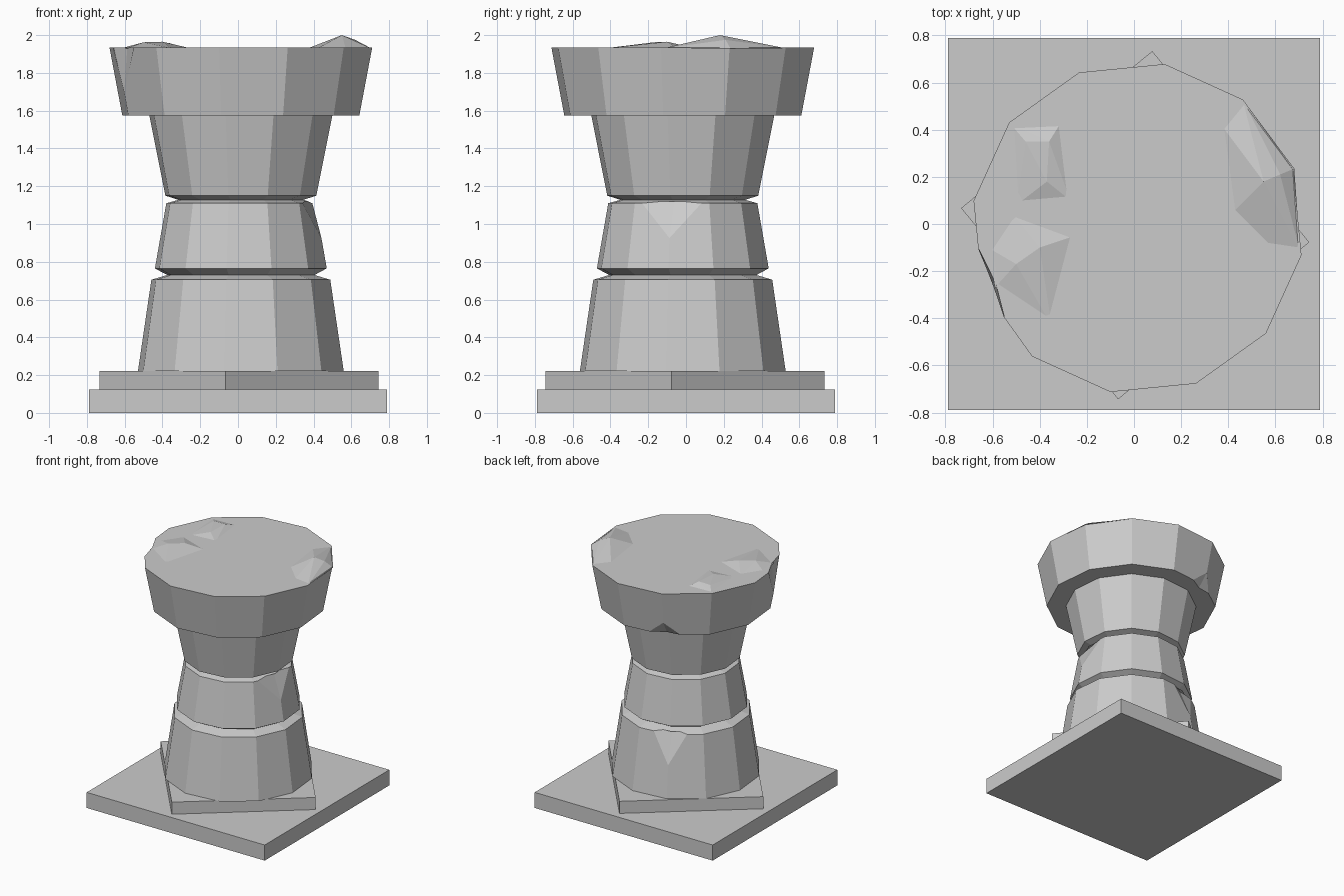
import bpy
import bmesh
from math import cos, sin, radians
from mathutils import Vector

cube = bpy.data.objects.get("Cube")
if cube:
    bpy.data.objects.remove(cube, do_unlink=True)

stone = bpy.data.materials.new("grey stone")
stone.use_nodes = True
stone.diffuse_color = (0.6, 0.6, 0.6, 1)
stone.node_tree.nodes["Principled BSDF"].inputs["Base Color"].default_value = (0.6, 0.6, 0.6, 1)

CENTRE = Vector((0.015, -0.017, 0))
PHASE = 20.6   # turn of the twelve-sided column


def finish(name, bm):
    bmesh.ops.recalc_face_normals(bm, faces=bm.faces[:])
    mesh = bpy.data.meshes.new(name)
    bm.to_mesh(mesh)
    bm.free()
    mesh.materials.append(stone)
    obj = bpy.data.objects.new(name, mesh)
    bpy.context.collection.objects.link(obj)
    return obj


def turned(name, profile, sides, phase, centre):
    """Stack of polygon rings given as (radius, height), closed at both ends."""
    bm = bmesh.new()
    rings = []
    for r, z in profile:
        angles = [radians(phase + 360 * i / sides) for i in range(sides)]
        rings.append([bm.verts.new(centre + Vector((r * cos(a), r * sin(a), z))) for a in angles])
    for low, high in zip(rings, rings[1:]):
        for i in range(sides):
            j = (i + 1) % sides
            bm.faces.new((low[i], low[j], high[j], high[i]))
    bm.faces.new(rings[0][::-1])
    bm.faces.new(rings[-1])
    return finish(name, bm)


def hull(name, points):
    bm = bmesh.new()
    for p in points:
        bm.verts.new(p)
    result = bmesh.ops.convex_hull(bm, input=bm.verts[:])
    loose = [v for v in bm.verts if not v.link_faces]
    bmesh.ops.delete(bm, geom=loose, context='VERTS')
    return finish(name, bm)


def chip(obj, azimuth, apex, edge, width, depth):
    """Break a tapering chip out of a corner; apex and edge are (radius, height)."""
    a = radians(azimuth)
    out, side = Vector((cos(a), sin(a), 0)), Vector((-sin(a), cos(a), 0))
    (ra, za), (re, ze) = apex, edge
    local = [(ra, 0, za), (ra + 0.15, 0, za), (re - depth, 0.01, ze)]
    for s in (-1, 1):
        local += [(re - 0.27 * width, s * width, ze), (re + 0.15, s * width, ze)]
    cutter = hull("chip_cutter", [CENTRE + out * r + side * t + Vector((0, 0, z)) for r, t, z in local])
    cutter.hide_render = True
    mod = obj.modifiers.new("chip", 'BOOLEAN')
    mod.operation, mod.solver, mod.object = 'DIFFERENCE', 'EXACT', cutter
    bpy.context.view_layer.objects.active = obj
    bpy.ops.object.modifier_apply(modifier=mod.name)
    bpy.data.objects.remove(cutter, do_unlink=True)


def mound(name, outline, peaks):
    hull(name, [(x, y, 1.93) for x, y in outline] + peaks)


# Square slab and turned plinth
turned("base_slab", [(0.79 * 2 ** 0.5, 0), (0.79 * 2 ** 0.5, 0.125)], 4, 45, Vector())
turned("plinth", [(0.742, 0.125), (0.742, 0.222)], 4, -5.6, Vector((0.005, -0.005, 0)))

# Column shaft with two grooves
shaft = turned("column_shaft", [
    (0.552, 0.222), (0.48, 0.705), (0.395, 0.73), (0.461, 0.765),
    (0.40, 1.11), (0.335, 1.128), (0.405, 1.15), (0.491, 1.575)], 12, PHASE, CENTRE)
chip(shaft, PHASE - 30, (0.435, 0.92), (0.40, 1.118), 0.17, 0.05)
chip(shaft, PHASE + 90, (0.516, 0.47), (0.478, 0.715), 0.13, 0.06)

# Flared capital with broken corners
capital = turned("capital", [(0.636, 1.575), (0.705, 1.935)], 12, PHASE, CENTRE)
chip(capital, PHASE + 180, (0.66, 1.69), (0.705, 1.945), 0.16, 0.06)
chip(capital, PHASE + 90, (0.655, 1.68), (0.636, 1.565), 0.13, 0.06)

# Worn stone lumps on the top
mound("top_lump_left",
      [(0.37, 0.42), (0.46, 0.53), (0.68, 0.235), (0.705, -0.12), (0.57, -0.1), (0.42, 0.05)],
      [(0.55, 0.18, 2.0), (0.46, 0.36, 1.955), (0.62, 0.21, 1.975), (0.55, 0.05, 1.96)])
mound("top_lump_right",
      [(-0.52, 0.05), (-0.62, -0.1), (-0.59, -0.27), (-0.35, -0.43), (-0.25, -0.05)],
      [(-0.5, -0.17, 1.962), (-0.4, -0.1, 1.965), (-0.42, -0.25, 1.95)])
mound("top_lump_back",
      [(-0.52, 0.42), (-0.31, 0.43), (-0.27, 0.1), (-0.5, 0.08)],
      [(-0.46, 0.35, 1.955), (-0.36, 0.35, 1.957), (-0.37, 0.18, 1.955)])
